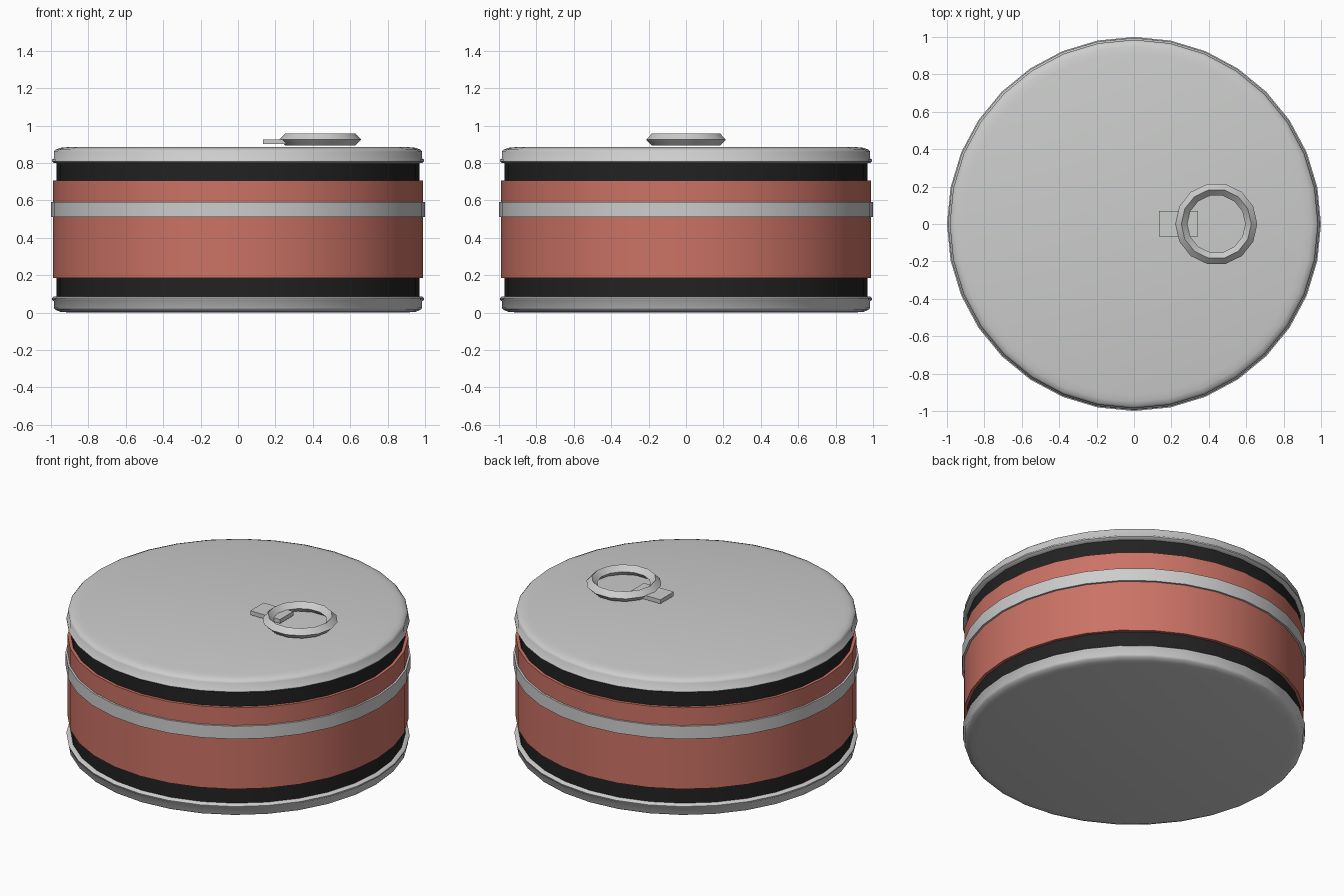
import bpy, bmesh
from math import cos, sin, tau, radians

cube = bpy.data.objects.get("Cube")
if cube:
    bpy.data.objects.remove(cube, do_unlink=True)

SIDES = 32
HEIGHT = 0.885


def make_material(name, color):
    mat = bpy.data.materials.new(name)
    mat.use_nodes = True
    mat.diffuse_color = (*color, 1)
    mat.node_tree.nodes["Principled BSDF"].inputs["Base Color"].default_value = (*color, 1)
    return mat


steel = make_material("steel_grey", (0.6, 0.61, 0.6))
black = make_material("black", (0.016, 0.016, 0.016))
red = make_material("label_red", (0.6, 0.17, 0.13))


def finish(name, bm, mat, angle):
    bmesh.ops.recalc_face_normals(bm, faces=bm.faces)
    mesh = bpy.data.meshes.new(name)
    bm.to_mesh(mesh)
    bm.free()
    mesh.materials.append(mat)
    mesh.shade_smooth()
    mesh.set_sharp_from_angle(angle=radians(angle))
    obj = bpy.data.objects.new(name, mesh)
    bpy.context.scene.collection.objects.link(obj)
    return obj


def lathe(name, profile, mat, sides=SIDES, closed=False, cap=False, center_x=0, angle=40):
    """Revolve (radius, z) points; cap fills the two end loops."""
    bm = bmesh.new()
    rings = [[bm.verts.new((center_x + r * cos(tau * i / sides), r * sin(tau * i / sides), z))
              for i in range(sides)] for r, z in profile]
    pairs = list(zip(rings, rings[1:]))
    if closed:
        pairs.append((rings[-1], rings[0]))
    for a, b in pairs:
        for i in range(sides):
            j = (i + 1) % sides
            bm.faces.new((a[i], a[j], b[j], b[i]))
    if cap:
        bm.faces.new(rings[0])
        bm.faces.new(rings[-1])
    return finish(name, bm, mat, angle)


def band(name, radius, low, high, mat):
    inner = 0.95
    lathe(name, [(inner, low), (radius, low), (radius, high), (inner, high)], mat, closed=True)


# Can wall, paper label and stripe
lathe("can_wall", [(0.97, 0.06), (0.97, 0.83)], black, cap=True)
band("label", 0.988, 0.185, 0.705, red)
band("label_stripe", 1.0, 0.51, 0.592, steel)

# Seamed lid and matching base
seam = [(0.96, 0.797), (0.985, 0.8), (0.995, 0.808), (0.993, 0.818), (0.985, 0.824),
        (0.985, 0.86), (0.975, 0.871), (0.95, 0.881), (0.92, HEIGHT - 0.002), (0.91, HEIGHT)]
lathe("lid", seam, steel, cap=True, angle=60)
lathe("base", [(r, HEIGHT - z) for r, z in seam], steel, cap=True, angle=60)

# Pull ring with a diamond section
ring_r, ring_z, thick = 0.187, 0.925, 0.032
diamond = [(ring_r + thick * cos(tau * k / 4), ring_z + thick * sin(tau * k / 4)) for k in range(4)]
lathe("pull_ring", diamond, steel, sides=14, closed=True, center_x=0.44)

# Tab that joins the ring to the lid
bm = bmesh.new()
bmesh.ops.create_cube(bm, size=1)
bmesh.ops.scale(bm, vec=(0.21, 0.135, 0.026), verts=bm.verts)
bmesh.ops.translate(bm, vec=(0.238, 0.002, 0.913), verts=bm.verts)
finish("pull_tab", bm, steel, 30)
